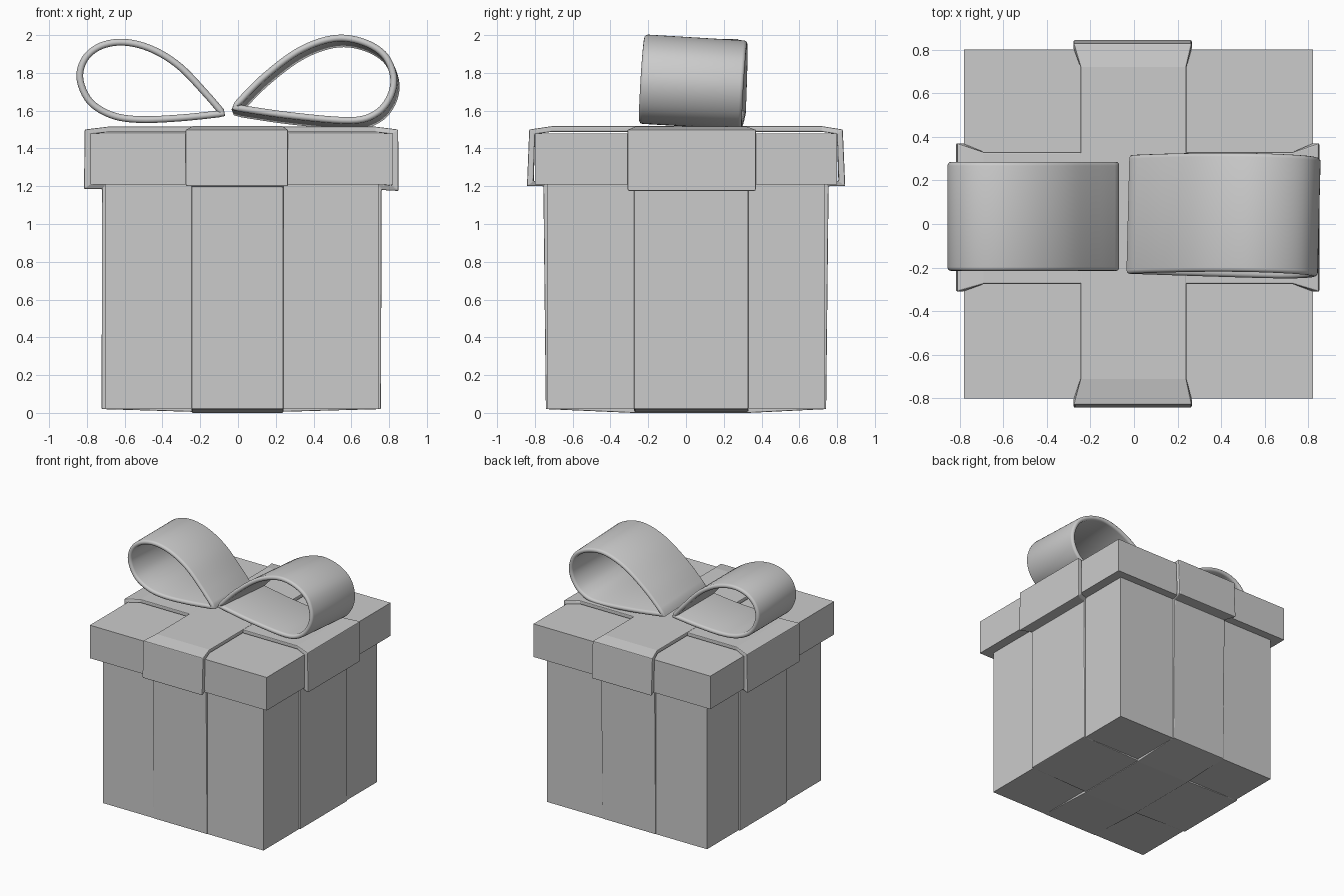
import bpy, bmesh
from math import cos, sin, pi
from mathutils import Vector

if "Cube" in bpy.data.objects:
    bpy.data.objects.remove(bpy.data.objects["Cube"])


def make_object(name, verts, faces, smooth=False):
    mesh = bpy.data.meshes.new(name)
    mesh.from_pydata(verts, [], faces)
    bm = bmesh.new()
    bm.from_mesh(mesh)
    if smooth:
        bmesh.ops.recalc_face_normals(bm, faces=bm.faces)
    bm.to_mesh(mesh)
    bm.free()
    obj = bpy.data.objects.new(name, mesh)
    bpy.context.collection.objects.link(obj)
    if smooth:
        bpy.ops.object.select_all(action='DESELECT')
        obj.select_set(True)
        bpy.context.view_layer.objects.active = obj
        bpy.ops.object.shade_smooth_by_angle(angle=pi / 3)
    return obj


def box(name, lo, hi):
    lo, hi = Vector(lo), Vector(hi)
    bpy.ops.mesh.primitive_cube_add(size=1, location=(lo + hi) / 2)
    obj = bpy.context.object
    obj.name = name
    obj.scale = hi - lo


def ribbon(name, along_x, path, body_w, lid_w):
    """Closed band around the box; path points are (u, z, on_lid)."""
    verts, faces, n = [], [], len(path)
    for u, z, on_lid in path:
        for w in (lid_w if on_lid else body_w):
            verts.append((u, w, z) if along_x else (w, u, z))
    for i in range(n):
        j = (i + 1) % n
        f = (2 * i, 2 * j, 2 * j + 1, 2 * i + 1)
        faces.append(f[::-1] if along_x else f)
    obj = make_object(name, verts, faces)
    solid = obj.modifiers.new("thickness", 'SOLIDIFY')
    solid.thickness = 0.03
    solid.offset = -1
    solid.use_even_offset = True
    bev = obj.modifiers.new("soft_edges", 'BEVEL')
    bev.width = 0.006
    bev.segments = 2
    bev.limit_method = 'ANGLE'


def spline(points, steps=6):
    """Closed Catmull-Rom curve with a sharp corner at the first point."""
    pts = [Vector(p) for p in points]
    pts = [pts[0]] + pts + [pts[0], pts[0]]
    out = []
    for a, b, c, d in zip(pts, pts[1:], pts[2:], pts[3:]):
        for k in range(steps):
            t = k / steps
            out.append(0.5 * (2 * b + (c - a) * t + (2 * a - 5 * b + 4 * c - d) * t * t
                              + (3 * b - a - 3 * c + d) * t ** 3))
    return out


def bow_loop(name, outline, y0, y1, tilt=0.0, yaw=0.0, r=0.018):
    """Teardrop band whose section is a thin strip with rounded edges."""
    curve = spline(outline)
    n = len(curve)
    section = []
    for y, start in ((y1 - r, 0), (y0 + r, pi)):
        for k in range(7):
            a = start + pi * k / 6
            section.append((r * cos(a), y + r * sin(a)))
    m = len(section)
    verts, faces = [], []
    for i, p in enumerate(curve):
        t = (curve[(i + 1) % n] - curve[i - 1]).normalized()
        nrm = Vector((t.y, -t.x))
        for off, y in section:
            q = p + nrm * off
            verts.append((q.x + yaw * y, y - yaw * q.x + tilt * (q.y - 1.75),
                          q.y - tilt * y))
    for i in range(n):
        j = (i + 1) % n
        for k in range(m):
            l = (k + 1) % m
            faces.append((i * m + k, j * m + k, j * m + l, i * m + l))
    make_object(name, verts, faces, smooth=True)


# Box and lid
box("box_body", (-0.705, -0.735, 0.02), (0.745, 0.735, 1.25))
box("box_lid", (-0.78, -0.80, 1.21), (0.82, 0.80, 1.48))

# Ribbons following the bottom, sides, lid overhang and top
ribbon("ribbon_side_to_side", True, [
    (-0.25, 0.006, 0), (0.24, 0.006, 0), (0.757, 0.02, 0), (0.76, 1.18, 0),
    (0.85, 1.175, 1), (0.848, 1.5, 1), (0.73, 1.515, 0),
    (-0.69, 1.515, 0), (-0.812, 1.5, 1), (-0.815, 1.185, 1),
    (-0.72, 1.185, 0), (-0.722, 0.02, 0)],
    (-0.275, 0.33), (-0.31, 0.37))
ribbon("ribbon_front_to_back", False, [
    (-0.28, 0.0, 0), (0.33, 0.0, 0), (0.742, 0.02, 0), (0.755, 1.2, 0),
    (0.843, 1.2, 1), (0.83, 1.5, 1), (0.72, 1.518, 0),
    (-0.71, 1.518, 0), (-0.83, 1.5, 1), (-0.842, 1.2, 1),
    (-0.755, 1.2, 0), (-0.742, 0.02, 0)],
    (-0.245, 0.24), (-0.277, 0.265))

# Bow loops, given as centre lines in x and z
bow_loop("bow_left", [
    (-0.08, 1.585), (-0.3, 1.562), (-0.52, 1.553), (-0.67, 1.577), (-0.785, 1.65),
    (-0.837, 1.77), (-0.81, 1.875), (-0.725, 1.943), (-0.6, 1.962),
    (-0.455, 1.925), (-0.31, 1.835), (-0.17, 1.69)], -0.215, 0.285)
bow_loop("bow_right", [
    (-0.015, 1.605), (0.28, 1.562), (0.6, 1.536), (0.735, 1.572), (0.81, 1.66),
    (0.828, 1.77), (0.775, 1.887), (0.65, 1.957), (0.5, 1.968),
    (0.32, 1.9), (0.13, 1.755)], -0.22, 0.325, tilt=0.06, yaw=0.025)
